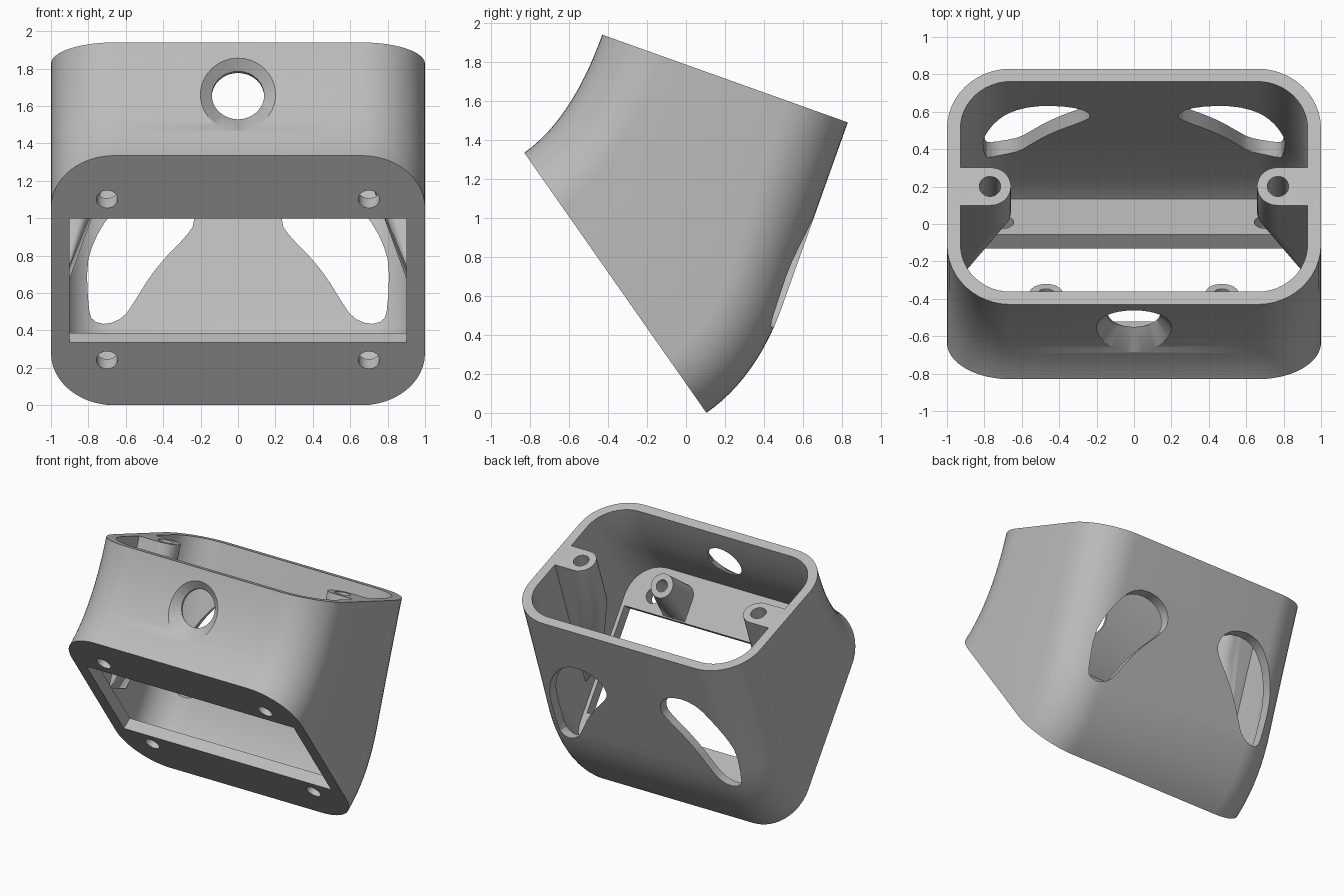
import bpy, bmesh, math
from mathutils import Vector as V

cube = bpy.data.objects.get("Cube")
if cube:
    bpy.data.objects.remove(cube)

grey = bpy.data.materials.new("plain_grey")
grey.use_nodes = True
grey.diffuse_color = (0.5, 0.5, 0.5, 1)
grey.node_tree.nodes["Principled BSDF"].inputs["Base Color"].default_value = (0.5, 0.5, 0.5, 1)

# Side-profile corners and the main directions
TOP_F, TOP_B = V((0, -0.43, 1.94)), V((0, 0.83, 1.49))
LOW_F, LOW_B = V((0, -0.83, 1.335)), V((0, 0.105, 0))
DOWN = V((0, -0.336, -0.942)).normalized()
ACROSS = (TOP_B - TOP_F).normalized()
ALONG = (LOW_B - LOW_F).normalized()
INWARD = V((0, -ALONG.z, ALONG.y))
X = V((1, 0, 0))


def plate(x, s, depth):
    """Point on the slanted front plate: across, down its slope, inward."""
    return LOW_F + X * x + ALONG * s + INWARD * depth


def rim(x, s, depth):
    """Point on the top rim plane: across, toward the back, downward."""
    return TOP_F + X * x + ACROSS * s + DOWN * depth


def make(name, bm):
    bmesh.ops.recalc_face_normals(bm, faces=bm.faces)
    mesh = bpy.data.meshes.new(name)
    bm.to_mesh(mesh)
    bm.free()
    mesh.materials.append(grey)
    ob = bpy.data.objects.new(name, mesh)
    bpy.context.collection.objects.link(ob)
    return ob


def skin(name, rings, cut=None):
    """Closed solid through equal-length rings, optionally cut by a plane."""
    bm = bmesh.new()
    rows = [[bm.verts.new(p) for p in ring] for ring in rings]
    n = len(rows[0])
    for a, b in zip(rows, rows[1:]):
        for i in range(n):
            j = (i + 1) % n
            bm.faces.new((a[i], a[j], b[j], b[i]))
    bm.faces.new(rows[0])
    bm.faces.new(rows[-1])
    if cut:
        geom = bm.verts[:] + bm.edges[:] + bm.faces[:]
        res = bmesh.ops.bisect_plane(bm, geom=geom, plane_co=cut[0], plane_no=cut[1], clear_inner=True)
        edges = [e for e in res["geom_cut"] if isinstance(e, bmesh.types.BMEdge)]
        bmesh.ops.contextual_create(bm, geom=edges)
    return make(name, bm)


def hull(name, points):
    bm = bmesh.new()
    for p in points:
        bm.verts.new(p)
    res = bmesh.ops.convex_hull(bm, input=bm.verts)
    bmesh.ops.delete(bm, geom=list({v for v in res["geom_interior"] if isinstance(v, bmesh.types.BMVert)}),
                     context="VERTS")
    return make(name, bm)


def circle(centre, axis, r, n=32):
    u = X
    w = axis.normalized().cross(u)
    return [centre + r * (u * math.cos(a) + w * math.sin(a))
            for a in (2 * math.pi * i / n for i in range(n))]


def rod(name, start, end, r1, r2=None):
    return skin(name, [circle(start, end - start, r1), circle(end, end - start, r2 or r1)])


def bezier(a, k, b, t):
    return a * (1 - t) ** 2 + k * 2 * t * (1 - t) + b * t * t


def front_at(t):
    return bezier(TOP_F, V((0, -0.585, 1.507)), LOW_F, t)


def back_at(t):
    bend = TOP_B + DOWN
    if t < 0.6:
        return TOP_B.lerp(bend, t / 0.6)
    return bezier(bend, V((0, 0.363, 0.18)), LOW_B, (t - 0.6) / 0.4)


def section(t, wall, shift=V()):
    """Rounded rectangle spanning the front and back profile curves."""
    f, b = front_at(t) + shift, back_at(t) + shift
    d = (b - f).normalized()
    mid, hy, hx, r = (f + b) / 2, (b - f).length / 2 - wall, 1 - wall, 0.34 - wall
    ring = []
    for q, (sx, sy) in enumerate(((1, 1), (-1, 1), (-1, -1), (1, -1))):
        for i in range(13):
            a = math.pi / 2 * (q + i / 12)
            ring.append(mid + X * (sx * (hx - r) + r * math.cos(a))
                        + d * (sy * (hy - r) + r * math.sin(a)))
    return ring


def boolean(target, others, operation):
    for other in others:
        mod = target.modifiers.new(other.name, "BOOLEAN")
        mod.operation, mod.object, mod.solver = operation, other, "EXACT"
        bpy.context.view_layer.update()
        deps = bpy.context.evaluated_depsgraph_get()
        mesh = bpy.data.meshes.new_from_object(target.evaluated_get(deps))
        target.modifiers.clear()
        target.data = mesh
        bpy.data.objects.remove(other)


# Shell: outer loft, hollow cavity stopping short of the front plate
steps = [i / 30 for i in range(31)]
housing = skin("housing", [section(t, 0) for t in steps])
cavity = skin("cavity", [section(0, 0.072, -DOWN * 0.1)] + [section(t, 0.072) for t in steps],
              cut=(plate(0, 0, 0.09), INWARD))
opening = skin("opening", [[plate(x, s, d) for x, s in ((-0.9, 0.41), (0.9, 0.41), (0.9, 1.22), (-0.9, 1.22))]
                           for d in (-0.1, 0.2)])
boolean(housing, [cavity, opening], "DIFFERENCE")

# Side bosses under the rim and lugs behind the plate
bosses, cutters = [], []
for side in (1, -1):
    pts = []
    for depth in (0, 0.4):
        pts += circle(rim(side * 0.765, 0.67, depth), DOWN, 0.107)
        pts += [rim(side * 0.96, 0.67 + k, depth) for k in (-0.107, 0.107)]
    pts += [rim(side * x, 0.67 + k, 1.12) for x in (0.92, 0.96) for k in (-0.107, 0.107)]
    bosses.append(hull("rim_boss", pts))
    cutters.append(rod("rim_hole", rim(side * 0.77, 0.67, -0.05), rim(side * 0.77, 0.67, 0.4), 0.057))

    pts = circle(plate(side * 0.47, 0.227, 0.4), INWARD, 0.09)
    pts += circle(plate(side * 0.47, 0.227, 0.05), INWARD, 0.09)
    pts += [plate(side * 0.47 + k, 0.4, d) for k in (-0.09, 0.09) for d in (0.05, 0.1)]
    bosses.append(hull("plate_lug", pts))
    cutters.append(rod("lug_hole", plate(side * 0.47, 0.227, 0.15), plate(side * 0.47, 0.227, 0.45), 0.045))

    for s in (0.285, 1.335):
        cutters.append(rod("plate_hole", plate(side * 0.7, s, -0.05), plate(side * 0.7, s, 0.14), 0.057))

    # Curved back window, corner-cut once for a smooth outline
    shape = [(.8, .52), (.81, .75), (.77, .88), (.7, 1.0), (.6, 1.11), (.48, 1.15), (.34, 1.13), (.25, 1.06),
             (.23, .97), (.28, .9), (.38, .8), (.47, .69), (.55, .56), (.61, .47), (.7, .43), (.78, .45)]
    smooth = []
    for p, q in zip(shape, shape[1:] + shape[:1]):
        p, q = V(p), V(q)
        smooth += [p.lerp(q, 0.25), p.lerp(q, 0.75)]
    cutters.append(skin("back_window", [[V((side * p.x, y, p.y)) for p in smooth] for y in (0.3, 1)]))

# Countersunk cable hole in the upper front wall
axis = V((0, -0.92, 0.4)).normalized()
centre = V((0, -0.535, 1.675))
cutters.append(rod("cable_hole", centre - axis * 0.2, centre + axis * 0.2, 0.14))
cutters.append(rod("countersink", centre - axis * 0.045, centre + axis * 0.055, 0.14, 0.25))

boolean(housing, bosses, "UNION")
boolean(housing, cutters, "DIFFERENCE")

bpy.ops.object.select_all(action="DESELECT")
housing.select_set(True)
bpy.context.view_layer.objects.active = housing
bpy.ops.object.shade_smooth_by_angle(angle=math.radians(30))
